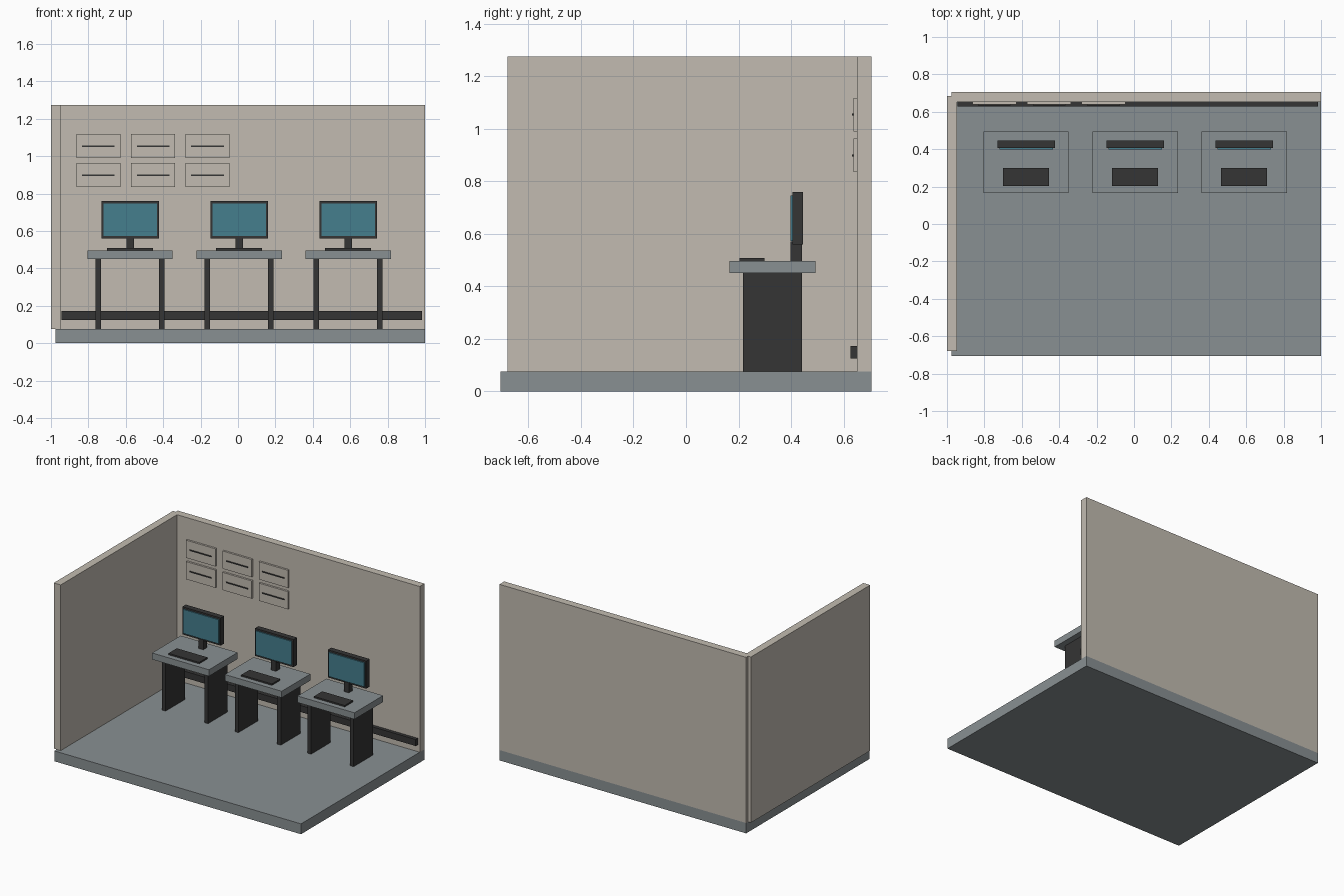
import bpy

if "Cube" in bpy.data.objects:
    bpy.data.objects.remove(bpy.data.objects["Cube"])


def material(name, rgb):
    m = bpy.data.materials.new(name)
    m.diffuse_color = (*rgb, 1.0)
    m.use_nodes = True
    m.node_tree.nodes["Principled BSDF"].inputs["Base Color"].default_value = m.diffuse_color
    return m


wall_mat = material("warm_beige", (0.54, 0.50, 0.44))
grey_mat = material("blue_grey", (0.25, 0.28, 0.29))
dark_mat = material("charcoal", (0.035, 0.035, 0.035))
screen_mat = material("teal", (0.06, 0.21, 0.27))


def box(name, x, y, z, mat):
    """Box from (min, max) ranges along each axis."""
    bpy.ops.mesh.primitive_cube_add(size=1, location=[sum(r) / 2 for r in (x, y, z)])
    ob = bpy.context.object
    ob.name = name
    ob.scale = [r[1] - r[0] for r in (x, y, z)]
    bpy.ops.object.transform_apply(location=False, rotation=False, scale=True)
    ob.data.materials.append(mat)
    return ob


FLOOR, TOP, DESK = 0.075, 1.275, 0.497
WALL_Y = 0.652

# Room shell
box("floor", (-0.977, 1.0), (-0.707, 0.707), (0, FLOOR), grey_mat)
box("back_wall", (-0.977, 1.0), (WALL_Y, 0.707), (FLOOR, TOP), wall_mat)
box("left_wall", (-1.0, -0.945), (-0.68, 0.684), (FLOOR, TOP), wall_mat)
box("wall_rail", (-0.945, 0.985), (0.627, WALL_Y), (0.125, 0.172), dark_mat)

# Wall panels, each with a dark line across the middle
for cx in (-0.746, -0.454, -0.163):
    for cz in (1.054, 0.899):
        box("wall_panel", (cx - 0.117, cx + 0.117), (0.638, WALL_Y),
            (cz - 0.064, cz + 0.064), wall_mat)
        box("panel_line", (cx - 0.087, cx + 0.087), (0.633, 0.638),
            (cz - 0.004, cz + 0.004), dark_mat)

# Workstations
for cx in (-0.577, 0.006, 0.589):
    def centred(half):
        return (cx - half, cx + half)

    box("desk_top", centred(0.228), (0.166, 0.494), (0.45, DESK), grey_mat)
    for side in (-1, 1):
        lx = cx + side * 0.17
        box("desk_leg", (lx - 0.0145, lx + 0.0145), (0.218, 0.441), (FLOOR, 0.45), dark_mat)
    box("monitor_stand", centred(0.02), (0.398, 0.441), (DESK, 0.57), dark_mat)
    box("monitor_case", centred(0.154), (0.406, 0.446), (0.56, 0.76), dark_mat)
    box("monitor_screen", centred(0.143), (0.398, 0.406), (0.573, 0.747), screen_mat)
    box("keyboard", centred(0.123), (0.204, 0.299), (DESK, 0.508), dark_mat)
